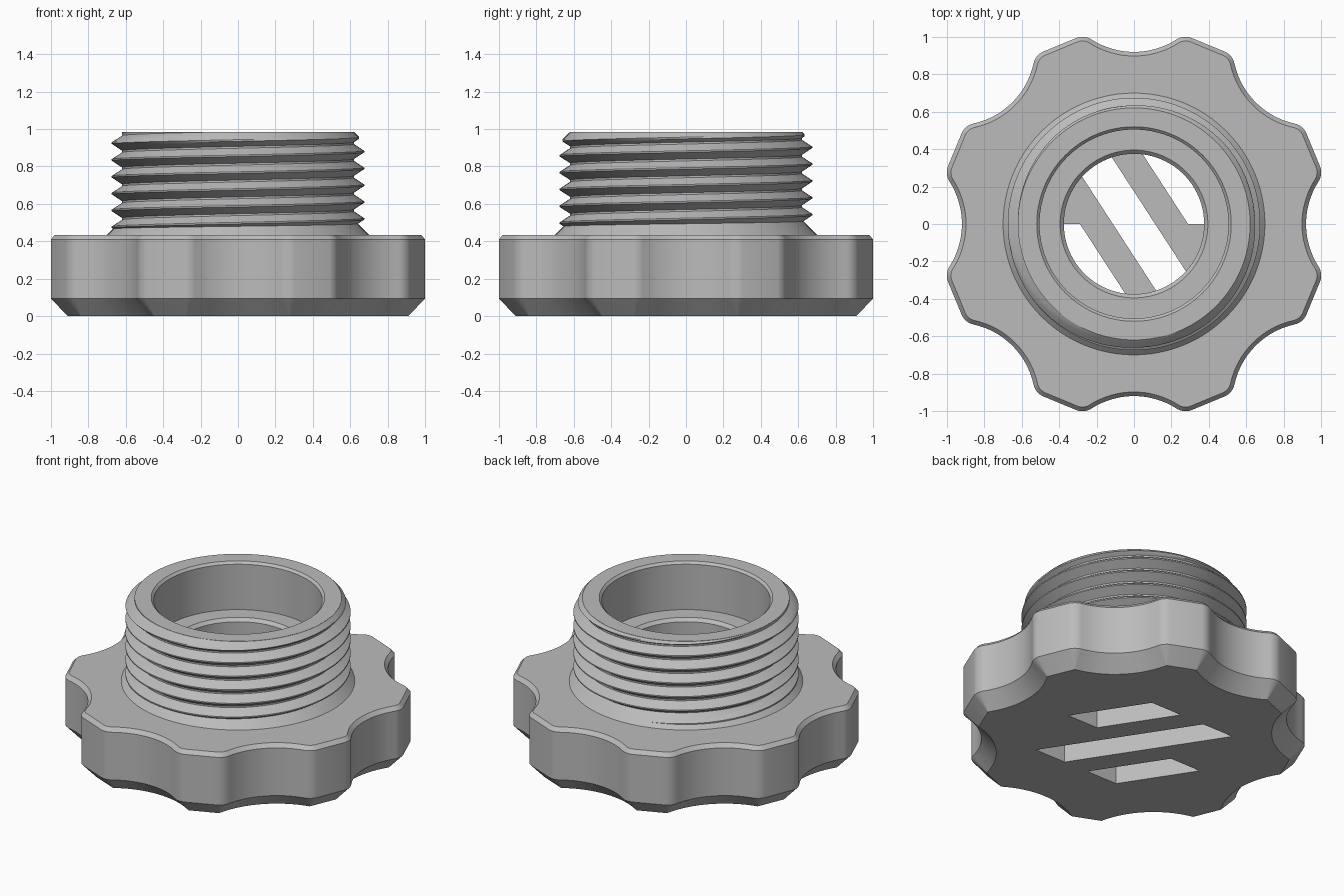
import bpy, bmesh, math
from mathutils import Vector

if "Cube" in bpy.data.objects:
    bpy.data.objects.remove(bpy.data.objects["Cube"])

GREY = (0.5, 0.5, 0.5, 1)
mat = bpy.data.materials.new("plain grey")
mat.use_nodes = True
mat.diffuse_color = GREY
mat.node_tree.nodes["Principled BSDF"].inputs["Base Color"].default_value = GREY


def loft(name, rings, closed_loop=False):
    """Skin equal-length rings of points; cap the ends or join them up."""
    bm = bmesh.new()
    rows = [[bm.verts.new(p) for p in ring] for ring in rings]
    n = len(rows[0])
    pairs = list(zip(rows, rows[1:]))
    if closed_loop:
        pairs.append((rows[-1], rows[0]))
    else:
        bm.faces.new(rows[0])
        bm.faces.new(rows[-1])
    for a, b in pairs:
        for i in range(n):
            j = (i + 1) % n
            bm.faces.new((a[i], a[j], b[j], b[i]))
    bmesh.ops.recalc_face_normals(bm, faces=bm.faces)
    mesh = bpy.data.meshes.new(name)
    bm.to_mesh(mesh)
    bm.free()
    mesh.materials.append(mat)
    obj = bpy.data.objects.new(name, mesh)
    bpy.context.collection.objects.link(obj)
    return obj


def circle(r, z, n=96):
    return [(r * math.cos(math.tau * i / n), r * math.sin(math.tau * i / n), z)
            for i in range(n)]


def activate(obj):
    bpy.ops.object.select_all(action='DESELECT')
    obj.select_set(True)
    bpy.context.view_layer.objects.active = obj


def smooth(obj):
    activate(obj)
    bpy.ops.object.shade_smooth_by_angle(angle=math.radians(25))


def cut(obj, cutter):
    cutter.hide_render = True
    mod = obj.modifiers.new("cut", 'BOOLEAN')
    mod.operation, mod.solver, mod.object = 'DIFFERENCE', 'EXACT', cutter
    activate(obj)
    bpy.ops.object.modifier_apply(modifier=mod.name)
    bpy.data.objects.remove(cutter)


# Knob outline: eight hollows joined by rounded lobe corners
OUTER, FILLET, HOLLOW, VALLEY = 1.042, 0.092, 0.42, 0.92
dist = VALLEY + HOLLOW
reach = OUTER - FILLET
corner = math.acos((reach**2 + dist**2 - (HOLLOW + FILLET)**2) / (2 * reach * dist))
hollow_mid = Vector((dist, 0))
fillet_mid = Vector((reach * math.cos(corner), reach * math.sin(corner)))
to_fillet = fillet_mid - hollow_mid
swing = math.pi - math.atan2(to_fillet.y, to_fillet.x)


def outline(inset, z):
    half = []
    for i in range(9):                       # hollow arc
        a = math.pi - swing * i / 8
        half.append(hollow_mid + (HOLLOW + inset) * Vector((math.cos(a), math.sin(a))))
    for i in range(1, 8):                    # rounded corner
        a = -swing + (swing + corner) * i / 7
        half.append(fillet_mid + (FILLET - inset) * Vector((math.cos(a), math.sin(a))))
    unit = [Vector((p.x, -p.y)) for p in reversed(half[1:])] + half
    pts = []
    for k in range(8):
        c, s = math.cos(k * math.pi / 4), math.sin(k * math.pi / 4)
        pts += [(p.x * c - p.y * s, p.x * s + p.y * c, z) for p in unit]
    return pts


FLOOR, TOP, RIM = 0.15, 0.435, 0.985
knob = loft("knob", [outline(0.09, 0), outline(0, 0.095),
                     outline(0, 0.41), outline(0.022, TOP)])
cut(knob, loft("bore_cutter", [circle(0.375, FLOOR), circle(0.375, 0.6)]))

# Slanted drain slots through the floor
LEAN, HALF, END = 0.65, 0.113, 0.44
for mid, low, high in ((0, -END, END), (0.402, 0, END), (-0.402, -END, 0)):
    slot = [[(mid - LEAN * y + side, y, z) for y, side in
             ((low, -HALF), (low, HALF), (high, HALF), (high, -HALF))]
            for z in (-0.1, FLOOR + 0.01)]
    cut(knob, loft("slot_cutter", slot))
smooth(knob)

# Hollow neck with flared foot and inner ledge
CORE = 0.62
neck = loft("neck", [circle(r, z) for r, z in (
    (0.70, TOP - 0.005), (0.70, TOP), (CORE, 0.515), (CORE, RIM), (0.52, RIM),
    (0.505, 0.97), (0.505, 0.67), (0.395, 0.67), (0.375, 0.65),
    (0.375, TOP - 0.005))], closed_loop=True)
smooth(neck)

# Screw thread, trimmed to the bevel at the rim
PITCH, CREST, STEPS = 0.09, 0.675, 96
flank = [(CORE + (CREST - CORE) * t / 4, 0.04 - 0.036 * t / 4) for t in range(5)]
section = ([(CORE - 0.02, -0.04)] + [(r, -h) for r, h in flank]
           + [(r, h) for r, h in reversed(flank)] + [(CORE - 0.02, 0.04)])
rings = []
for i in range(int(6.55 * STEPS)):
    a = math.tau * i / STEPS
    ring = []
    for r, h in section:
        z = min(0.43 + PITCH * i / STEPS + h, RIM - 0.001)
        r = min(r, CORE + RIM - z)
        ring.append((r * math.cos(a), r * math.sin(a), z))
    rings.append(ring)
smooth(loft("screw_thread", rings))
